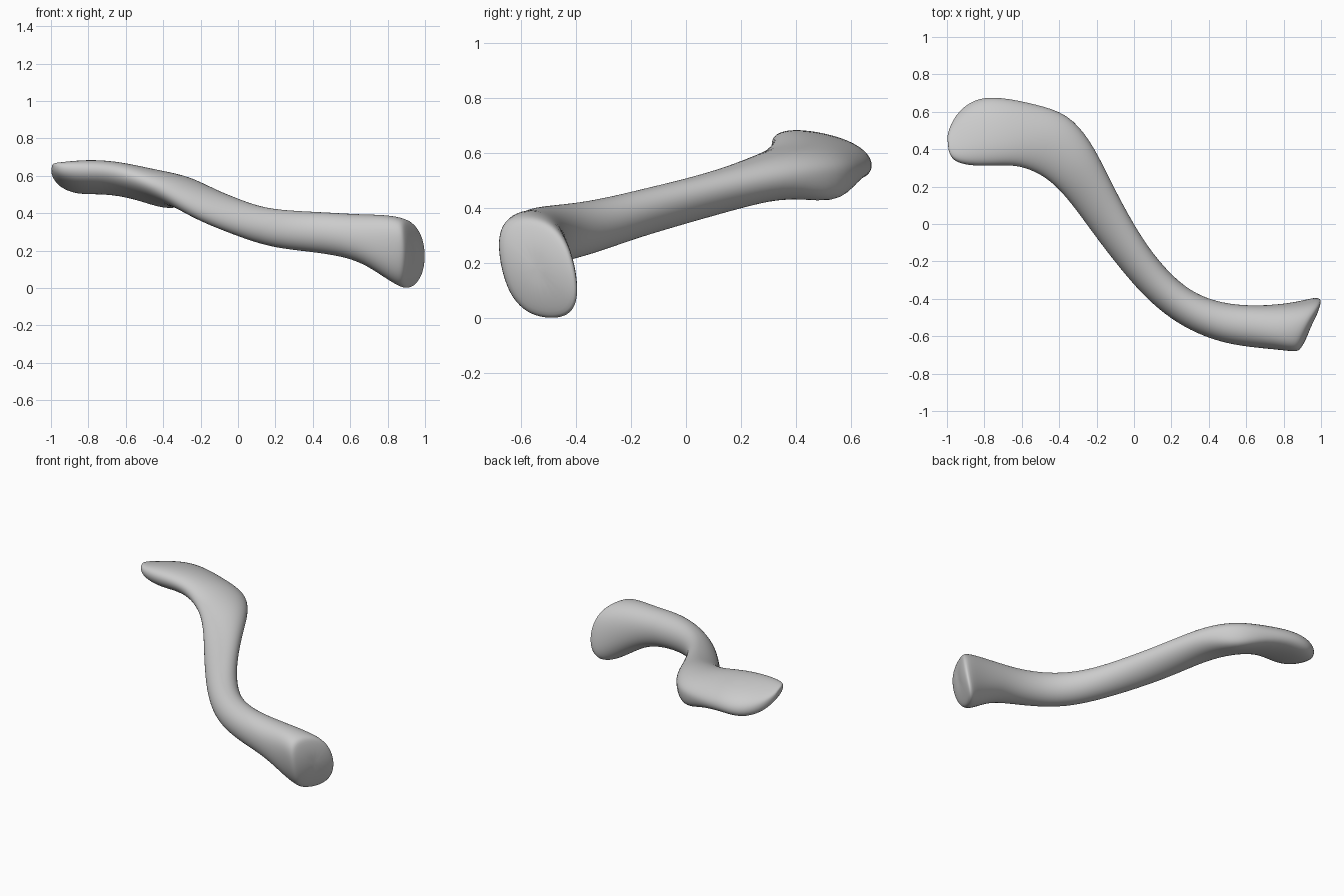
import bpy
import bmesh
from math import sin, cos, pi, exp, copysign
from mathutils import Vector

cube = bpy.data.objects.get("Cube")
if cube:
    bpy.data.objects.remove(cube, do_unlink=True)

SIDES = 16

# Cross-sections: back edge x, y, z / front edge x, y, z / half height
sections = [
    (-1.0, .48, .62, -.99, .38, .65, .025),
    (-.96, .58, .57, -.96, .33, .64, .05),
    (-.86, .67, .55, -.85, .31, .63, .08),
    (-.72, .68, .56, -.72, .315, .63, .08),
    (-.53, .64, .54, -.61, .315, .61, .083),
    (-.35, .59, .53, -.49, .265, .56, .085),
    (-.23, .44, .525, -.40, .19, .515, .087),
    (-.15, .28, .50, -.31, .08, .455, .083),
    (-.06, .10, .46, -.21, -.06, .40, .08),
    (.05, -.09, .41, -.08, -.23, .355, .085),
    (.15, -.22, .36, .04, -.37, .325, .093),
    (.25, -.32, .33, .16, -.48, .305, .10),
    (.36, -.39, .31, .30, -.57, .30, .105),
    (.50, -.43, .29, .47, -.635, .295, .11),
    (.66, -.44, .27, .64, -.66, .27, .122),
    (.85, -.425, .21, .77, -.67, .23, .17),
    (1.0, -.395, .17, .875, -.675, .19, .19),
]


def ring(bm, section, size=1.03, push=0.0):
    """Add an oval loop spanning the back and front edges of a section."""
    back, front = Vector(section[:3]), Vector(section[3:6])
    mid, half = (back + front) / 2, (back - front) / 2
    out = Vector((push, -push * 0.4, 0))
    # The broad ends are boxier than the shaft, and the inner end leans
    power = 1 - .25 * abs(mid.x) ** 3
    lean = .2 * max(0, mid.x - .74)
    loop = []
    for i in range(SIDES):
        a = 2 * pi * i / SIDES
        c = copysign(abs(cos(a)) ** power, cos(a)) * size
        s = copysign(abs(sin(a)) ** power, sin(a)) * size
        p = mid + out + half * c
        p += Vector((-lean * s * s, -lean * s, section[6] * s))
        # Ligament bump under the back of the outer bend
        if sin(a) < -.1:
            d = ((p.x + .38) ** 2 + (p.y - .57) ** 2) / .012
            p.z -= .07 * exp(-d)
        loop.append(bm.verts.new(p))
    return loop


# Bone body lofted through the sections
bm = bmesh.new()
loops = [ring(bm, s) for s in sections]
# Rounded joint face at the inner end
loops.append(ring(bm, sections[-1], .88, .012))
loops.append(ring(bm, sections[-1], .45, .015))
for a, b in zip(loops, loops[1:]):
    for i in range(SIDES):
        j = (i + 1) % SIDES
        bm.faces.new((a[i], a[j], b[j], b[i]))

# Close both ends with fans
for loop in (loops[0], loops[-1]):
    centre = sum((v.co for v in loop), Vector()) / SIDES
    tip = bm.verts.new(centre)
    for i in range(SIDES):
        bm.faces.new((loop[i], loop[(i + 1) % SIDES], tip))
bmesh.ops.recalc_face_normals(bm, faces=bm.faces)

mesh = bpy.data.meshes.new("collar_bone")
bm.to_mesh(mesh)
bm.free()
bone = bpy.data.objects.new("collar_bone", mesh)
bpy.context.collection.objects.link(bone)

# Smooth organic surface
mesh.shade_smooth()
smooth = bone.modifiers.new("smooth_surface", 'SUBSURF')
smooth.levels = smooth.render_levels = 2

# Plain grey bone colour
grey = bpy.data.materials.new("light_grey")
grey.use_nodes = True
colour = (.6, .6, .6, 1)
grey.diffuse_color = colour
grey.node_tree.nodes["Principled BSDF"].inputs["Base Color"].default_value = colour
mesh.materials.append(grey)
